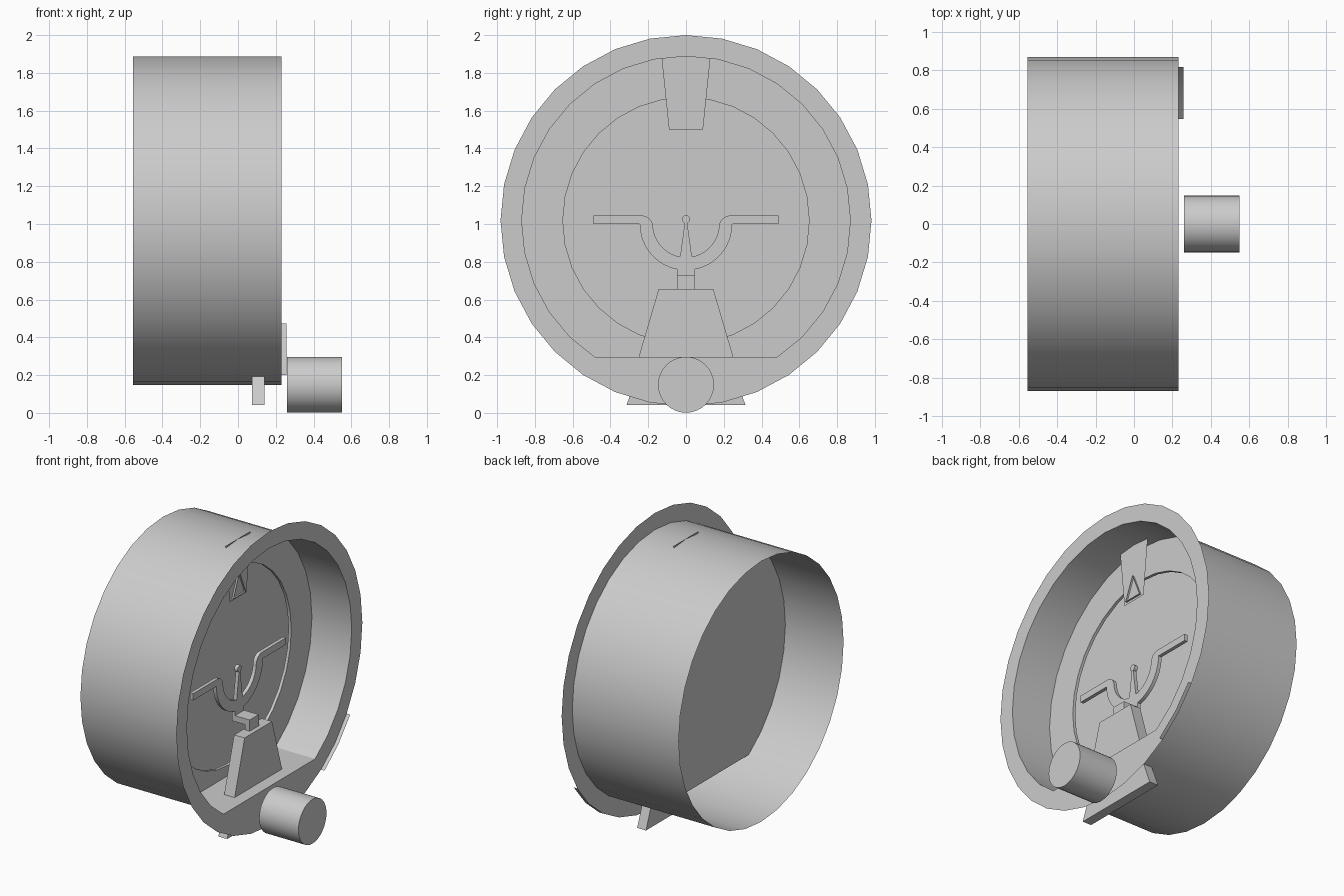
import bpy, bmesh, math

if "Cube" in bpy.data.objects:
    bpy.data.objects.remove(bpy.data.objects["Cube"])

CZ = 1.018     # height of the drum axis
FLOOR = 0.297  # height of the inner floor
SIDES = 32
FRONT, BACK = 0.231, -0.555
RING, LIP, PLATE = -0.063, -0.083, -0.125   # dial layers along x

grey = bpy.data.materials.new("plain grey")
grey.diffuse_color = (0.6, 0.6, 0.6, 1)
grey.use_nodes = True
grey.node_tree.nodes["Principled BSDF"].inputs["Base Color"].default_value = grey.diffuse_color


def finish(bm, name, smooth=False, fix=True):
    if fix:
        bmesh.ops.recalc_face_normals(bm, faces=bm.faces)
    mesh = bpy.data.meshes.new(name)
    bm.to_mesh(mesh)
    bm.free()
    mesh.materials.append(grey)
    ob = bpy.data.objects.new(name, mesh)
    bpy.context.collection.objects.link(ob)
    if smooth:
        bpy.ops.object.select_all(action='DESELECT')
        ob.select_set(True)
        bpy.context.view_layer.objects.active = ob
        bpy.ops.object.shade_smooth_by_angle(angle=math.radians(25))
    return ob


def arc(cy, cz, r, a0, a1, n):
    """Points (y, z) along an arc, angles in degrees."""
    out = []
    for i in range(n + 1):
        a = math.radians(a0 + (a1 - a0) * i / n)
        out.append((cy + r * math.cos(a), cz + r * math.sin(a)))
    return out


def circle(r, cz=CZ, n=SIDES, clip=None):
    pts = arc(0, cz, r, 0, 360, n)[:-1]
    return pts if clip is None else [(y, max(z, clip)) for y, z in pts]


def loft(name, loops, closed=True):
    """Sheet through equal loops, each given as (x, points)."""
    bm = bmesh.new()
    rings = [[bm.verts.new((x, y, z)) for y, z in pts] for x, pts in loops]
    n = len(rings[0])
    for a, b in zip(rings, rings[1:]):
        for i in range(n if closed else n - 1):
            j = (i + 1) % n
            bm.faces.new((a[i], a[j], b[j], b[i]))
    return finish(bm, name, True, False)


def sheet(name, pts, x):
    """Single flat face facing +x."""
    bm = bmesh.new()
    bm.faces.new([bm.verts.new((x, y, z)) for y, z in pts])
    return finish(bm, name, fix=False)


def prism(name, pts, x0, x1, smooth=False):
    """Solid with a (y, z) outline between x0 and x1."""
    bm = bmesh.new()
    a = [bm.verts.new((x0, y, z)) for y, z in pts]
    b = [bm.verts.new((x1, y, z)) for y, z in pts]
    n = len(pts)
    bm.faces.new(a)
    bm.faces.new(b[::-1])
    for i in range(n):
        j = (i + 1) % n
        bm.faces.new((a[j], a[i], b[i], b[j]))
    return finish(bm, name, smooth)


def trapezoid(half_low, z_low, half_high, z_high):
    return [(-half_low, z_low), (half_low, z_low),
            (half_high, z_high), (-half_high, z_high)]


# open-backed outer drum
loft("drum", [(FRONT, circle(0.87)), (BACK, circle(0.87))])

# thin flange, closed below the floor
loft("flange", [(FRONT, circle(0.982)), (FRONT, circle(0.87, clip=FLOOR))])

# flat floor inside the drum
loft("floor", [(FRONT, [(-0.483, FLOOR), (0.483, FLOOR)]),
               (PLATE, [(-0.483, FLOOR), (0.483, FLOOR)])], closed=False)

# ring with a short inner lip, and the dial plate behind it
loft("dial_ring", [(RING, circle(0.87, clip=FLOOR)),
                   (RING, circle(0.652)),
                   (LIP, circle(0.652))])
sheet("dial_plate", [p for p in circle(0.87, clip=FLOOR)
                     if p[1] > FLOOR + 1e-4 or abs(p[0]) > 0.47], PLATE)

# curved yoke with two straight arms
Y0, Y1 = -0.012, 0.012
left = [(-0.49, 1.0), (-0.49, 1.045)] + arc(-0.235, 0.985, 0.06, 90, 0, 6)
inner = arc(0, 1.0, 0.176, 185, 355, 20)
right = [(-y, z) for y, z in reversed(left)]
outer = arc(0, 1.0, 0.245, 360, 180, 24)
prism("yoke", left + inner + right + outer, Y0, Y1, True)

# needle and its round tip
prism("needle", trapezoid(0.032, 0.822, 0.006, 1.01), Y0, Y1)
prism("needle_tip", circle(0.022, 1.025, 12), Y0, Y1, True)

# neck joining the yoke to the stand
prism("neck_back", trapezoid(0.048, 0.70, 0.048, 0.765), Y0, Y1)
prism("neck_bar", trapezoid(0.048, 0.69, 0.048, 0.73), Y0, 0.12)
prism("neck_post", trapezoid(0.048, 0.65, 0.048, 0.73), 0.085, 0.12)

# stand on the floor
prism("stand", trapezoid(0.25, FLOOR, 0.145, 0.655), 0.073, 0.15)

# hanging pointer sheet with a raised triangular rim
sheet("pointer_plate", trapezoid(0.09, 1.50, 0.13, 1.889), 0.0)
tri = [(-0.065, 1.515), (0.065, 1.515), (0, 1.67)]
loft("pointer_triangle", [(0.0, tri), (0.012, tri)])

# knob in front of the flange
prism("knob", circle(0.148, 0.149), 0.26, 0.55, True)

# foot under the drum
prism("foot", trapezoid(0.315, 0.042, 0.255, 0.20), 0.075, 0.14)

# short lip following two facets of the flange edge
lip = arc(0, CZ, 0.982, -56.25, -33.75, 2)
loft("edge_lip", [(FRONT, lip), (0.257, lip)], closed=False)
